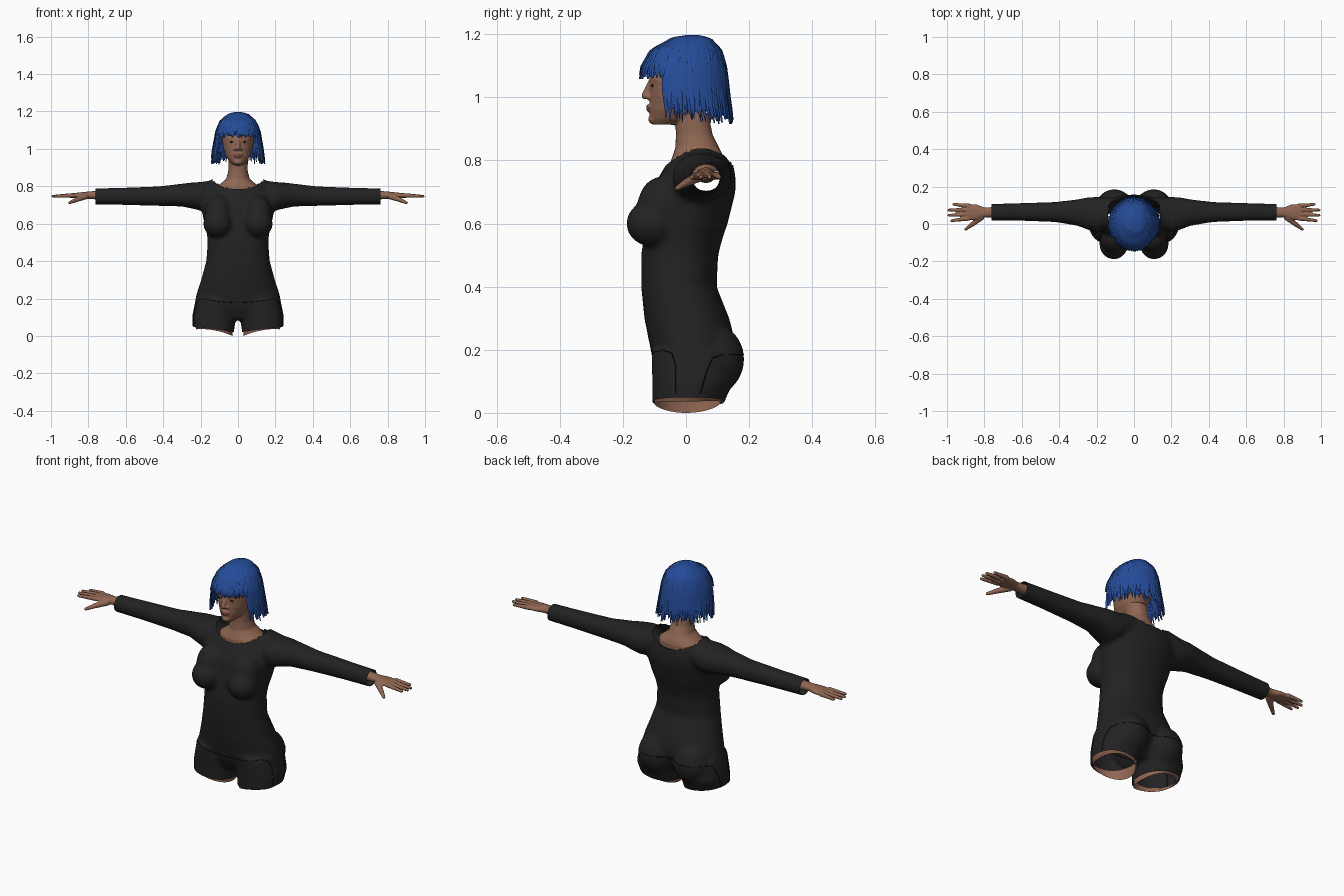
import bpy, bmesh, math, random
from mathutils import Vector, Matrix
from mathutils.bvhtree import BVHTree

random.seed(4)
if "Cube" in bpy.data.objects:
    bpy.data.objects.remove(bpy.data.objects["Cube"])


def material(name, r, g, b):
    m = bpy.data.materials.new(name)
    m.use_nodes = True
    m.diffuse_color = (r, g, b, 1)
    bsdf = m.node_tree.nodes["Principled BSDF"]
    bsdf.inputs["Base Color"].default_value = (r, g, b, 1)
    bsdf.inputs["Roughness"].default_value = 0.8
    return m


SKIN = material("brown skin", 0.28, 0.135, 0.085)
LIPS = material("lips", 0.2, 0.08, 0.06)
EYE = material("eye dark", 0.05, 0.03, 0.025)
CLOTH = material("black cloth", 0.016, 0.016, 0.016)
SEAM = material("seam black", 0.004, 0.004, 0.004)
HAIR = material("blue hair", 0.018, 0.072, 0.32)


def loft(bm, rows, axis="Z", sign=1, cap=True, n=40, power=0.92):
    """Rows are (position, u min, u max, v min, v max)."""
    rings = []
    for p, u0, u1, v0, v1 in rows:
        ring = []
        for i in range(n):
            a = math.tau * i / n
            c, s = math.cos(a), math.sin(a)
            u = (u0 + u1) / 2 + (u1 - u0) / 2 * math.copysign(abs(c) ** power, c)
            v = (v0 + v1) / 2 + (v1 - v0) / 2 * math.copysign(abs(s) ** power, s)
            co = (u * sign, v, p) if axis == "Z" else (p * sign, u, v)
            ring.append(bm.verts.new(co))
        rings.append(ring)
    for a, b in zip(rings, rings[1:]):
        for i in range(n):
            j = (i + 1) % n
            bm.faces.new((a[i], a[j], b[j], b[i]))
    if cap:
        bm.faces.new(rings[0])
        bm.faces.new(rings[-1])
    return rings


def upright(bm, rows):
    """Symmetric loft from (height, half width, front, back)."""
    return loft(bm, [(z, -w, w, f, b) for z, w, f, b in rows])


def ball(bm, centre, size):
    m = Matrix.Translation(centre) @ Matrix.Diagonal((*size, 1))
    bmesh.ops.create_uvsphere(bm, u_segments=24, v_segments=16, radius=1, matrix=m)


def rod(bm, start, end, r0, r1):
    a, b = Vector(start), Vector(end)
    turn = (b - a).to_track_quat("Z", "Y").to_matrix().to_4x4()
    bmesh.ops.create_cone(bm, cap_ends=True, segments=14, radius1=r0, radius2=r1,
                          depth=(b - a).length, matrix=Matrix.Translation((a + b) / 2) @ turn)
    ball(bm, b, (r1, r1, r1))


def finish(name, bm, *mats):
    bmesh.ops.recalc_face_normals(bm, faces=bm.faces)
    me = bpy.data.meshes.new(name)
    bm.to_mesh(me)
    bm.free()
    me.shade_smooth()
    for m in mats:
        me.materials.append(m)
    ob = bpy.data.objects.new(name, me)
    bpy.context.collection.objects.link(ob)
    return ob


def fuse(name, bm, voxel, rounds, *mats):
    """Merge overlapping volumes into one smooth skin."""
    ob = finish(name, bm, *mats)
    mod = ob.modifiers.new("merge", "REMESH")
    mod.mode, mod.voxel_size = "VOXEL", voxel
    mod = ob.modifiers.new("soften", "SMOOTH")
    mod.iterations, mod.factor = rounds, 0.5
    graph = bpy.context.evaluated_depsgraph_get()
    me = bpy.data.meshes.new_from_object(ob.evaluated_get(graph))
    ob.modifiers.clear()
    ob.data = me
    me.materials.clear()
    for m in mats:
        me.materials.append(m)
    me.shade_smooth()
    return ob


# Bodysuit: torso, bust, seat, thighs and sleeves fused together
bm = bmesh.new()
upright(bm, [(.09, .12, -.07, .09), (.15, .22, -.1, .13), (.2, .228, -.112, .15),
             (.25, .214, -.122, .15), (.3, .197, -.132, .137), (.4, .17, -.142, .097),
             (.5, .162, -.142, .102), (.55, .167, -.135, .115), (.6, .18, -.13, .132),
             (.7, .2, -.11, .157), (.75, .2, -.085, .157), (.8, .17, -.055, .147),
             (.86, .12, -.02, .11)])
THIGH = [(-.02, .025, .236, -.105, .1), (.03, .022, .242, -.107, .12),
         (.1, .012, .246, -.107, .15), (.2, 0, .226, -.11, .15)]
for s in (-1, 1):
    loft(bm, THIGH, sign=s)
    ball(bm, (s * .105, .09, .17), (.1, .095, .11))
    ball(bm, (s * .108, -.105, .6), (.078, .085, .074))
    ball(bm, (s * .105, -.075, .65), (.075, .08, .1))
    loft(bm, [(.1, 0, .14, .7, .838), (.2, -.045, .145, .67, .823), (.25, -.03, .142, .682, .82),
              (.3, -.01, .132, .692, .814), (.42, .01, .118, .695, .8), (.6, .017, .112, .7, .793),
              (.8, .02, .107, .703, .787)], "X", s)
suit = fuse("bodysuit", bm, .01, 8, CLOTH)

# Open the cuffs, leg holes and neckline
bm = bmesh.new()
bm.from_mesh(suit.data)
for co, no in (((.762, 0, 0), (1, 0, 0)), ((-.762, 0, 0), (-1, 0, 0)), ((0, 0, .035), (0, 0, -1))):
    bmesh.ops.bisect_plane(bm, geom=bm.verts[:] + bm.edges[:] + bm.faces[:],
                           plane_co=co, plane_no=no, clear_outer=True)
for v in bm.verts:
    v.co.z += (abs(v.co.x) - .13) * .13 * max(0, 1 - (v.co.z - .035) / .06)


def above_neckline(c):
    return abs(c.x) < .137 and c.z > .783 + 2.5 * c.x ** 2


bmesh.ops.delete(bm, geom=[f for f in bm.faces if above_neckline(f.calc_center_median())],
                 context="FACES")
bm.to_mesh(suit.data)
suit.data.shade_smooth()
surface = BVHTree.FromBMesh(bm)
bm.free()


# Seams projected on the suit
def seam(name, rays):
    hits = [surface.ray_cast(Vector(o), Vector(d))[0] for o, d in rays]
    hits = [h for h in hits if h]
    cu = bpy.data.curves.new(name, "CURVE")
    cu.dimensions, cu.bevel_depth, cu.bevel_resolution = "3D", .0018, 1
    sp = cu.splines.new("POLY")
    sp.points.add(len(hits) - 1)
    for p, h in zip(sp.points, hits):
        p.co = (*h, 1)
    cu.materials.append(SEAM)
    bpy.context.collection.objects.link(bpy.data.objects.new(name, cu))


for label, face, edge in (("front", -1, [(-.075, .2), (-.045, .19), (-.033, .15), (-.033, .06)]),
                          ("back", 1, [(.12, .185), (.085, .175), (.065, .13), (.045, .06)])):
    across = [i * .01 for i in range(-19, 20)]
    seam(label + "_seam", [((x, face, .178 + .6 * x * x if face < 0 else .185), (0, -face, 0))
                           for x in across])
    for s, side in ((1, "left"), (-1, "right")):
        path = []
        for (y0, z0), (y1, z1) in zip(edge, edge[1:]):
            path += [(y0 + (y1 - y0) * t / 6, z0 + (z1 - z0) * t / 6) for t in range(7)]
        seam(f"{side}_{label}_side_seam", [((s, y, z), (-s, 0, 0)) for y, z in path])

# Thigh skin showing under the hems
for s, side in ((1, "left"), (-1, "right")):
    bm = bmesh.new()
    rings = loft(bm, [(0, .03, .222, -.1, .108), (.06, .03, .236, -.1, .128)], sign=s, cap=False)
    for v in rings[0]:
        v.co.z = .035 * (abs(v.co.x) - .03) / .19 + 1.2 * v.co.y ** 2
    finish(side + "_thigh", bm, SKIN)

# Hands
for s, side in ((1, "left"), (-1, "right")):
    bm = bmesh.new()
    loft(bm, [(.73, .035, .092, .728, .778), (.8, .036, .088, .733, .772),
              (.84, .022, .104, .735, .768), (.895, .02, .108, .737, .762)], "X", s)
    for y0, x1, y1 in ((.03, .975, .018), (.052, .99, .047), (.076, .99, .075), (.098, .965, .105)):
        rod(bm, (s * .88, y0, .752), (s * x1, y1, .747), .0125, .0075)
    rod(bm, (s * .81, .04, .748), (s * .86, .002, .73), .017, .013)
    rod(bm, (s * .86, .002, .73), (s * .9, -.028, .712), .013, .008)
    fuse(side + "_hand", bm, .004, 3, SKIN)

# Head, neck and facial features
bm = bmesh.new()
upright(bm, [(.765, .12, -.05, .125), (.795, .118, -.05, .125), (.815, .092, -.042, .118),
             (.84, .063, -.034, .105), (.88, .052, -.032, .085), (.95, .05, -.035, .07)])
upright(bm, [(.913, .024, -.105, -.04), (.93, .044, -.114, .03), (.96, .064, -.115, .06),
             (1, .078, -.115, .085), (1.05, .085, -.116, .1), (1.1, .086, -.11, .11),
             (1.15, .07, -.08, .1), (1.18, .04, -.05, .07)])
rod(bm, (0, -.108, 1.055), (0, -.129, 1.005), .009, .0125)
ball(bm, (0, -.113, .971), (.026, .014, .007))
ball(bm, (0, -.112, .96), (.022, .014, .008))
ball(bm, (0, -.108, .93), (.022, .012, .014))
for s in (-1, 1):
    ball(bm, (s * .014, -.117, .999), (.01, .01, .008))
    rod(bm, (s * .012, -.112, 1.058), (s * .055, -.092, 1.056), .007, .006)
head = fuse("head", bm, .0045, 4, SKIN, LIPS)
for f in head.data.polygons:
    c = f.center
    if (c.x / .025) ** 2 + ((c.z - .965) / .012) ** 2 < 1 and c.y < -.11:
        f.material_index = 1
for s, side in ((1, "left"), (-1, "right")):
    bm = bmesh.new()
    ball(bm, (s * .034, -.106, 1.037), (.013, .006, .0045))
    finish(side + "_eye", bm, EYE)

# Hair: a bob shell with a fringe, covered by tapering locks
BOB = [(1.197, .015, .0, .04), (1.19, .05, -.045, .075), (1.15, .096, -.112, .112),
       (1.1, .116, -.138, .126), (1.05, .124, -.143, .131), (1, .132, -.138, .135),
       (.9, .142, -.13, .147)]


def hair_point(angle, z, lift=0):
    """Angle is measured from the front."""
    for a, b in zip(BOB, BOB[1:]):
        if z >= b[0]:
            break
    t = min(1, max(0, (a[0] - z) / (a[0] - b[0])))
    w, f, r = (p + (q - p) * t for p, q in zip(a[1:], b[1:]))
    return Vector(((w + lift) * math.sin(angle),
                   (f + r) / 2 - ((r - f) / 2 + lift) * math.cos(angle), z))


def hem(angle):
    return 1.075 if math.cos(angle) > .45 else .955


bm = bmesh.new()
COLS, STEPS = 120, 16
grid = []
for i in range(COLS):
    a = math.tau * i / COLS
    low = hem(a) + random.uniform(-.012, .012)
    grid.append([bm.verts.new(hair_point(a, 1.197 - (1.197 - low) * (k / STEPS) ** 1.5,
                                         random.uniform(-.002, .002) * k / STEPS))
                 for k in range(STEPS + 1)])
for i in range(COLS):
    p, q = grid[i], grid[(i + 1) % COLS]
    for k in range(STEPS):
        bm.faces.new((p[k], q[k], q[k + 1], p[k + 1]))
bm.faces.new([g[0] for g in grid])
finish("hair_shell", bm, HAIR)

bm = bmesh.new()
for i in range(150):
    a = math.tau * (i + random.random()) / 150
    fringe = hem(a) > 1
    top = random.uniform(1.1, 1.19)
    low = hem(a) - (random.uniform(0, .018) if fringe else random.uniform(0, .04))
    half, lift = random.uniform(.06, .11), random.uniform(.001, .006)
    sway = random.uniform(-.08, .08)
    last = None
    for k in range(9):
        t = k / 8
        width = half * min(1, .3 + t * 3, (1 - t) * 2 + .06)
        mid = a + sway * t * t
        row = [bm.verts.new(hair_point(mid + d * width, top + (low - top) * t,
                                       lift * t + (.003 if d == 0 else -.003)))
               for d in (-1, 0, 1)]
        if last:
            for j in (0, 1):
                bm.faces.new((last[j], last[j + 1], row[j + 1], row[j]))
        last = row
finish("hair_locks", bm, HAIR)
